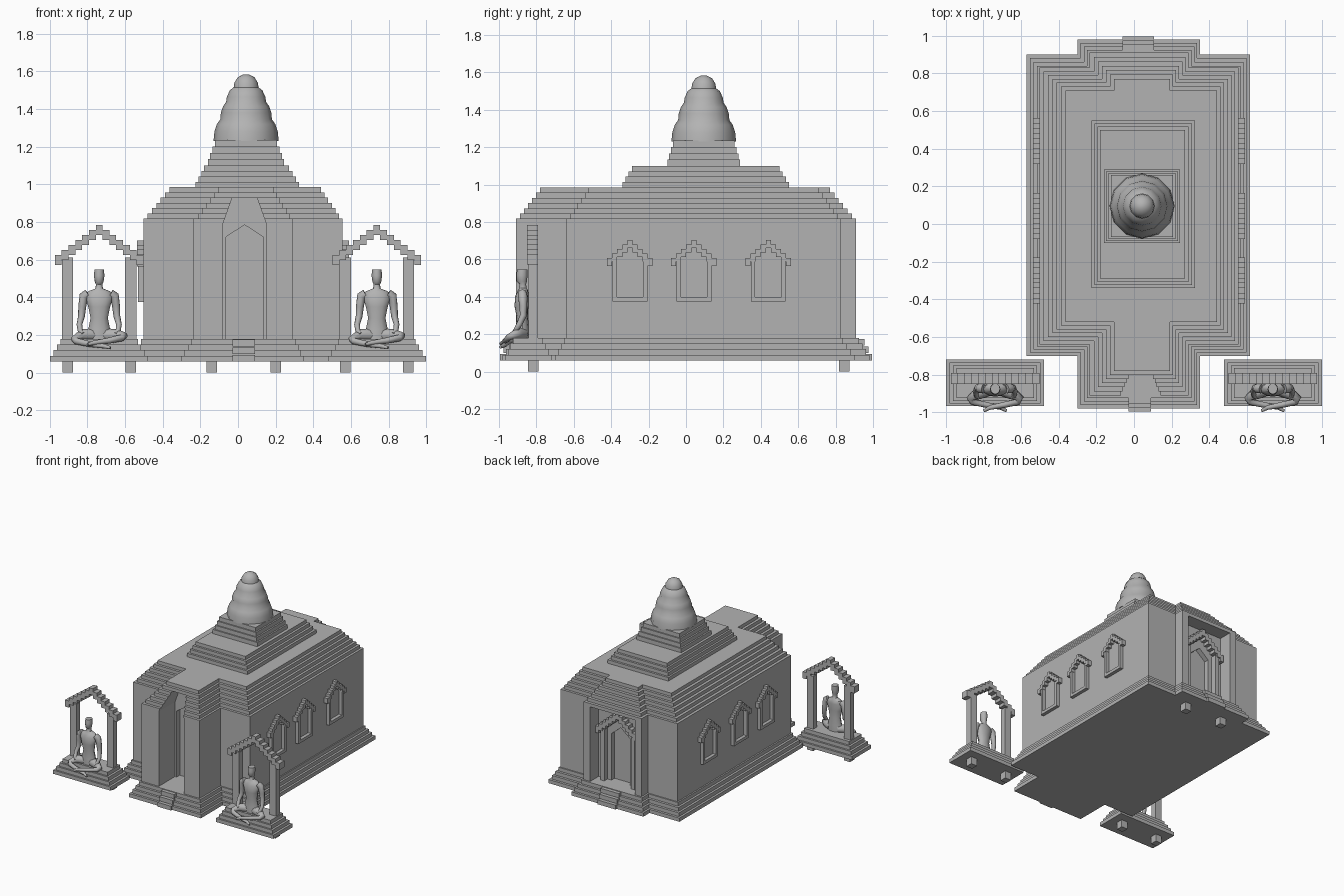
import bpy
import bmesh
import math
from mathutils import Matrix, Vector

if "Cube" in bpy.data.objects:
    bpy.data.objects.remove(bpy.data.objects["Cube"], do_unlink=True)

stone = bpy.data.materials.new("grey_stone")
stone.use_nodes = True
GREY = (0.45, 0.45, 0.45, 1)
stone.diffuse_color = GREY
stone.node_tree.nodes["Principled BSDF"].inputs["Base Color"].default_value = GREY


def finish(name, bm, matrix=None):
    if matrix:
        bm.transform(matrix)
    bmesh.ops.recalc_face_normals(bm, faces=bm.faces)
    mesh = bpy.data.meshes.new(name)
    bm.to_mesh(mesh)
    bm.free()
    mesh.materials.append(stone)
    obj = bpy.data.objects.new(name, mesh)
    bpy.context.collection.objects.link(obj)
    return obj


def add_box(bm, x0, x1, y0, y1, z0, z1):
    size = Vector((x1 - x0, y1 - y0, z1 - z0))
    centre = Vector((x0 + x1, y0 + y1, z0 + z1)) / 2
    bmesh.ops.create_cube(bm, size=1, matrix=Matrix.Translation(centre) @ Matrix.Diagonal((*size, 1)))


def add_loft(bm, rings):
    """Bridge closed rings of equal length and cap both ends."""
    loops = [[bm.verts.new(p) for p in ring] for ring in rings]
    for a, b in zip(loops, loops[1:]):
        for i in range(len(a)):
            j = (i + 1) % len(a)
            bm.faces.new((a[i], a[j], b[j], b[i]))
    bm.faces.new(loops[0][::-1])
    bm.faces.new(loops[-1])


def rect(x0, x1, y0, y1):
    return [(x0, y0), (x1, y0), (x1, y1), (x0, y1)]


def cross(x0, x1, y0, y1, px0, px1, py0, py1):
    """Rectangle with a porch projecting at the front and at the back."""
    return [(x0, y0), (px0, y0), (px0, py0), (px1, py0), (px1, y0), (x1, y0),
            (x1, y1), (px1, y1), (px1, py1), (px0, py1), (px0, y1), (x0, y1)]


def terrace(name, plan, low, high, z0, z1, steps, wall_from=None):
    """Stepped solid shrinking from one set of plan limits to another."""
    rings = []
    for i in range(steps):
        t = i / (steps - 1)
        outline = plan(*[a + (b - a) * t for a, b in zip(low, high)])
        bottom = z0 + (z1 - z0) * i / steps
        if i == 0 and wall_from is not None:
            bottom = wall_from
        for z in (bottom, z0 + (z1 - z0) * (i + 1) / steps):
            rings.append([(x, y, z) for x, y in outline])
    bm = bmesh.new()
    add_loft(bm, rings)
    return finish(name, bm)


def cut(target, outline, y0, y1):
    """Cut an x-z outline through the target between two depths."""
    bm = bmesh.new()
    add_loft(bm, [[(x, y, z) for x, z in outline] for y in (y0, y1)])
    cutter = finish("cutter", bm)
    cutter.hide_render = True
    mod = target.modifiers.new("opening", "BOOLEAN")
    mod.operation = "DIFFERENCE"
    mod.solver = "EXACT"
    mod.object = cutter
    bpy.context.view_layer.objects.active = target
    bpy.ops.object.modifier_apply(modifier=mod.name)
    bpy.data.objects.remove(cutter, do_unlink=True)


def pointed(cx, half, z0, shoulder, apex):
    return [(cx - half, z0), (cx + half, z0), (cx + half, shoulder), (cx, apex), (cx - half, shoulder)]


def arch(name, place, turn, half, blocks, eave, rise, thick, depth, post_in, post_out, foot, sill=0):
    """Stepped gable on two posts; local -y is the outward side."""
    bm = bmesh.new()
    w = 2 * half / blocks
    mid = blocks // 2
    for i in range(blocks):
        z = eave + rise * (mid - abs(i - mid))
        add_box(bm, -half + i * w, -half + (i + 1) * w, -depth, 0, z, z + thick)
    for s in (-1, 1):
        a, b = sorted((s * post_in, s * post_out))
        add_box(bm, a, b, -depth * 0.85, 0, foot, eave + rise * 1.5)
    if sill:
        add_box(bm, -post_out, post_out, -depth * 0.85, 0, foot, foot + sill)
    return finish(name, bm, Matrix.Translation(place) @ Matrix.Rotation(turn, 4, "Z"))


# Hall: stepped base, walls and stepped lower roof
terrace("hall_base", cross, (-.57, .615, -.70, .90, -.30, .35, -.98, .98),
        (-.515, .565, -.65, .84, -.25, .305, -.925, .925), .06, .18, 4)
hall = terrace("hall", cross, (-.503, .556, -.64, .83, -.235, .29, -.91, .91),
               (-.365, .44, -.52, .71, -.105, .19, -.78, .77), .79, .985, 7, wall_from=.18)

# Front entrance and rear porch openings, each with a pointed doorway
cut(hall, [(-.08, .17), (.15, .17), (.15, .79), (.10, .93), (-.03, .93), (-.08, .79)], -1.2, -.70)
cut(hall, pointed(.035, .10, .17, .72, .785), -.75, -.66)
cut(hall, [(-.175, .17), (.23, .17), (.23, .79), (-.175, .79)], .80, 1.2)
cut(hall, pointed(.03, .085, .17, .56, .63), .76, .85)
arch("rear_door_arch", (.03, .80, 0), math.pi, .195, 13, .56, .026, .055, .05, .12, .155, .18)

# Door sills
for name, s, x0, x1 in (("front_sill", -1, -.03, .09), ("rear_sill", 1, -.06, .105)):
    bm = bmesh.new()
    for i in range(3):
        y0, y1 = sorted((s * .90, s * (.995 - .02 * i)))
        add_box(bm, x0, x1, y0, y1, .06 + .04 * i, .095 + .04 * i)
    finish(name, bm)

# Upper roof terraces
terrace("middle_roof", rect, (-.225, .325, -.34, .55), (-.18, .27, -.29, .50), .985, 1.10, 4)
terrace("upper_roof", rect, (-.16, .245, -.10, .29), (-.122, .208, -.07, .26), 1.10, 1.235, 4)

# Bell-shaped spire with stacked bulges
bm = bmesh.new()
profile = [(.173, 1.23), (.168, 1.28), (.155, 1.32), (.137, 1.345), (.134, 1.38), (.122, 1.415),
           (.106, 1.438), (.102, 1.465), (.086, 1.50), (.066, 1.515), (.062, 1.54), (.045, 1.568), (.015, 1.584)]
add_loft(bm, [[(.043 + r * math.cos(math.tau * k / 12), .095 + r * math.sin(math.tau * k / 12), z)
               for k in range(12)] for r, z in profile])
spire = finish("spire", bm)

# Side windows
for side, x, turn in (("left", .553, math.pi / 2), ("right", -.50, -math.pi / 2)):
    for i, y in enumerate((-.30, .042, .44)):
        arch(f"{side}_window_{i + 1}", (x, y, 0), turn, .122, 9, .565, .024, .042, .036,
             .07, .093, .375, sill=.024)

# Feet under the rear of the hall
bm = bmesh.new()
for x in (-.14, .20):
    add_box(bm, x - .028, x + .028, .817, .873, 0, .07)
finish("hall_feet", bm)


def limb(name, cx, points, ring=10):
    """Smooth tapered tube through (x, y, z, radius) points."""
    curve = bpy.data.curves.new(name, "CURVE")
    curve.dimensions = "3D"
    curve.bevel_depth = 1
    curve.bevel_resolution = 2
    curve.use_fill_caps = True
    spline = curve.splines.new("POLY")
    spline.points.add(len(points) - 1)
    for p, (x, y, z, r) in zip(spline.points, points):
        p.co = (cx + x, y, z, 1)
        p.radius = r
    spline.use_smooth = True
    curve.materials.append(stone)
    obj = bpy.data.objects.new(name, curve)
    bpy.context.collection.objects.link(obj)


# Shrines: plinth, feet, arch and seated figure
for side, cx in (("left", .737), ("right", -.737)):
    terrace(f"{side}_plinth", rect, (cx - .26, cx + .26, -.967, -.72),
            (cx - .205, cx + .205, -.925, -.765), .06, .18, 4)
    bm = bmesh.new()
    for dx in (-.167, .167):
        add_box(bm, cx + dx - .028, cx + dx + .028, -.845, -.789, 0, .07)
    finish(f"{side}_plinth_feet", bm)
    arch(f"{side}_shrine_arch", (cx, -.79, 0), 0, .235, 13, .572, .0265, .054, .06, .138, .197, .18)

    # Torso and head, widened sideways
    bm = bmesh.new()
    body = [(.062, .036, .17, -.875), (.058, .036, .23, -.875), (.046, .03, .29, -.875),
            (.058, .037, .35, -.88), (.074, .036, .405, -.877), (.058, .028, .432, -.872),
            (.02, .02, .447, -.872), (.017, .018, .468, -.873), (.023, .027, .482, -.878),
            (.028, .03, .515, -.877), (.025, .028, .547, -.875)]
    add_loft(bm, [[(cx + rx * math.cos(math.tau * k / 12), cy + ry * math.sin(math.tau * k / 12), z)
                   for k in range(12)] for rx, ry, z, cy in body])
    figure = finish(f"{side}_figure_body", bm)
    figure.select_set(True)
    for s, tag in ((-1, "a"), (1, "b")):
        limb(f"{side}_figure_arm_{tag}", cx,
             [(s * .06, -.875, .42, .024), (s * .082, -.873, .405, .025), (s * .09, -.87, .35, .021),
              (s * .094, -.87, .30, .018), (s * .105, -.89, .255, .015), (s * .10, -.91, .22, .014),
              (s * .085, -.925, .208, .008)])
        drop = .018 if s < 0 else 0
        limb(f"{side}_figure_leg_{tag}", cx,
             [(s * .03, -.875, .20, .035), (s * .09, -.90, .20, .032), (s * .13, -.925, .195 - drop, .022),
              (s * .12, -.945, .185 - drop, .018), (s * .05, -.96, .17 - drop, .016),
              (-s * .03, -.975, .158 - drop, .012), (-s * .06, -.992, .15 - drop, .008)])

# Smooth shading on the round parts only
spire.select_set(True)
bpy.context.view_layer.objects.active = spire
bpy.ops.object.shade_smooth_by_angle(angle=math.radians(40))
